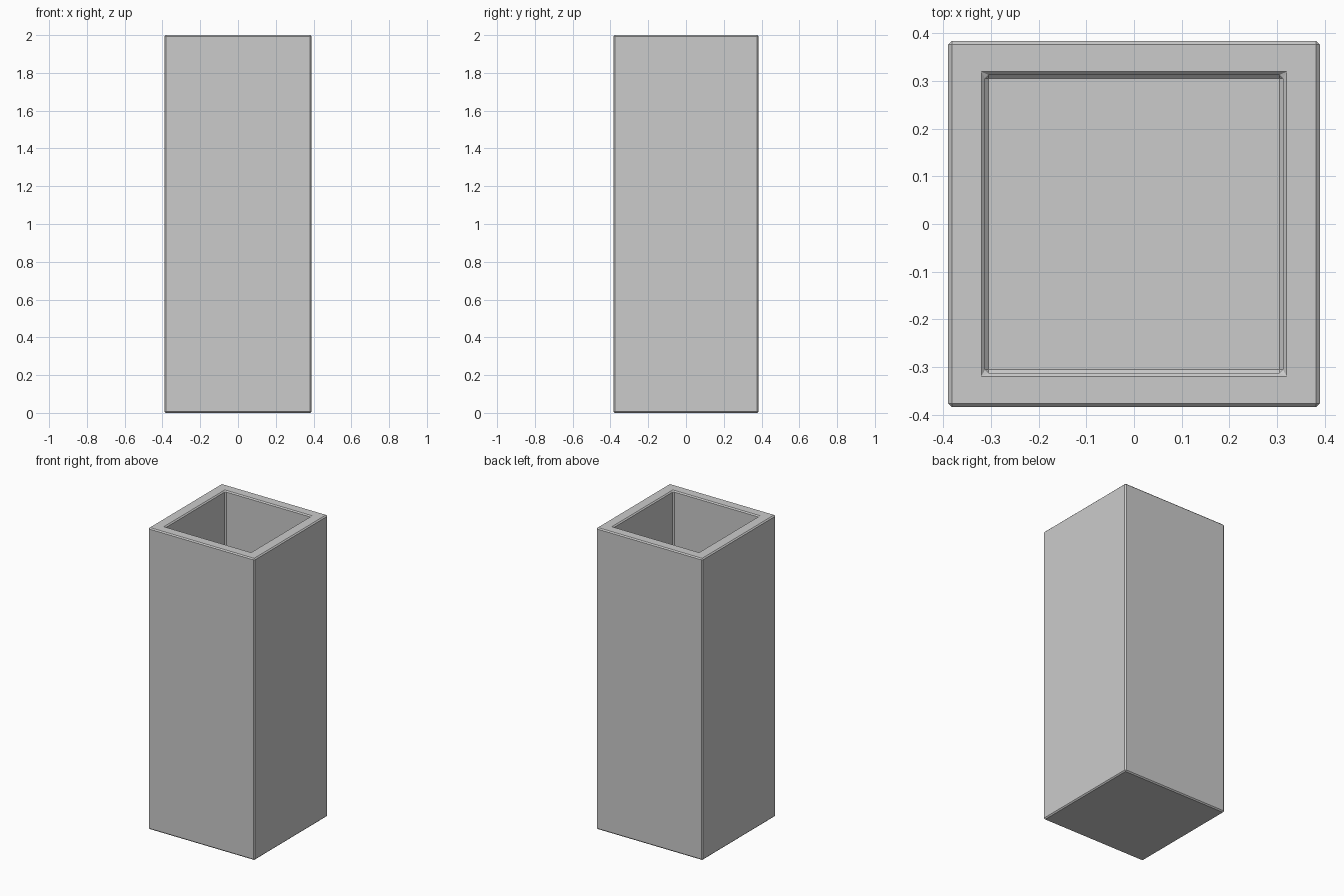
import bpy, bmesh
from mathutils import Vector

if "Cube" in bpy.data.objects:
    bpy.data.objects.remove(bpy.data.objects["Cube"])

HX, HY, HEIGHT = 0.39, 0.384, 2.0   # outer half sizes and height
INNER = 0.3125                      # half size of the square cavity
FLOOR = 0.07                        # thickness of the base
CHAMFER = 0.0075

# Solid block
bm = bmesh.new()
bmesh.ops.create_cube(bm, size=1.0)
bmesh.ops.scale(bm, vec=(2 * HX, 2 * HY, HEIGHT), verts=bm.verts)
bmesh.ops.translate(bm, vec=(0, 0, HEIGHT / 2), verts=bm.verts)

# Rim: inset the top face to the cavity outline
bm.normal_update()
top = max(bm.faces, key=lambda f: f.calc_center_median().z)
bmesh.ops.inset_region(bm, faces=[top], thickness=0.07)
for v in top.verts:
    v.co.x = INNER if v.co.x > 0 else -INNER
    v.co.y = INNER if v.co.y > 0 else -INNER

# Cavity: push the inset face down to the floor
new = bmesh.ops.extrude_discrete_faces(bm, faces=[top])["faces"][0]
bmesh.ops.translate(bm, vec=Vector((0, 0, FLOOR - HEIGHT)), verts=new.verts)
bmesh.ops.recalc_face_normals(bm, faces=bm.faces)

mesh = bpy.data.meshes.new("tall_planter")
bm.to_mesh(mesh)
bm.free()
planter = bpy.data.objects.new("tall_planter", mesh)
bpy.context.collection.objects.link(planter)

# Small flat chamfer on every edge
bevel = planter.modifiers.new("chamfer", 'BEVEL')
bevel.width = CHAMFER
bevel.segments = 1
bevel.limit_method = 'ANGLE'
